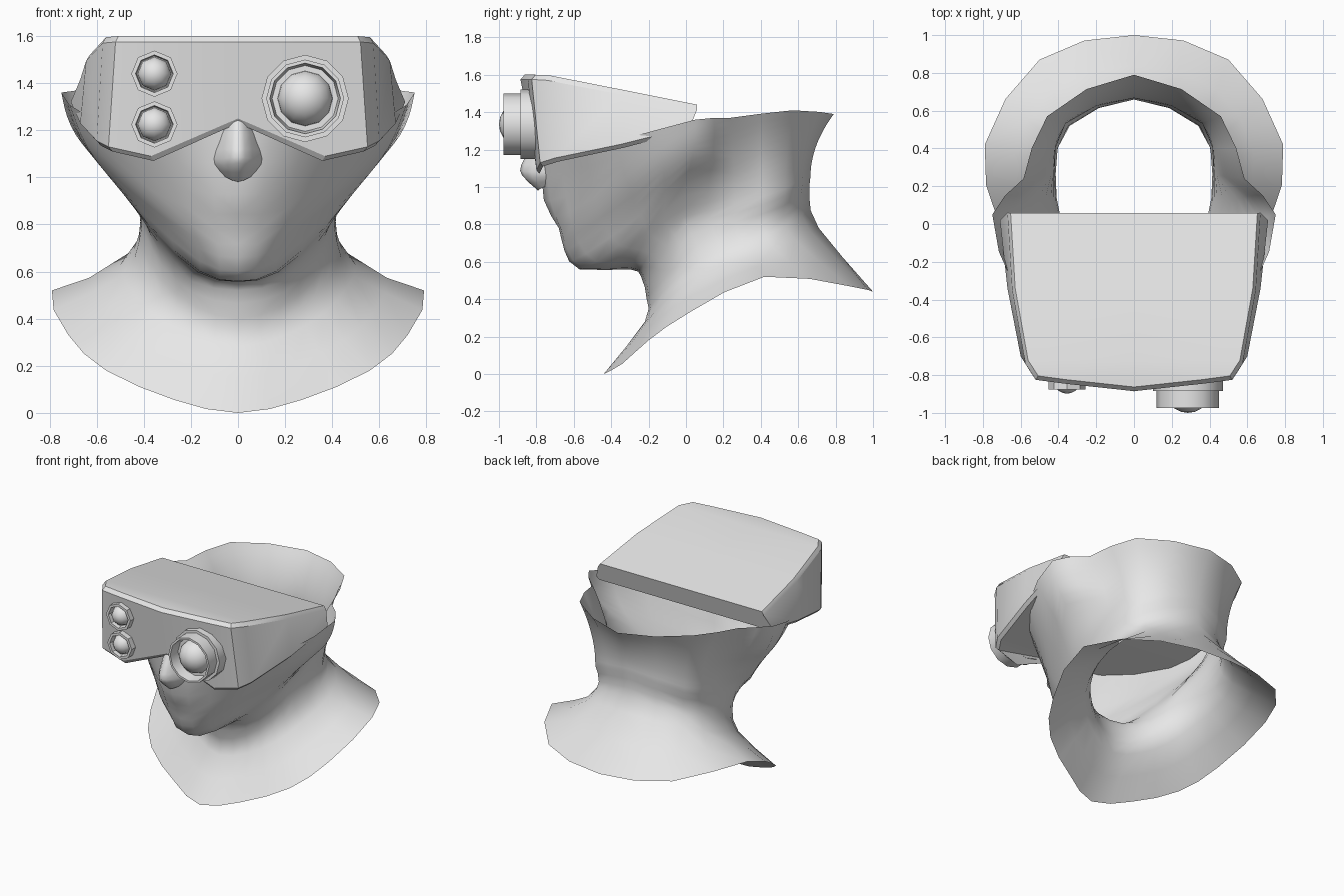
import bpy, bmesh
from math import radians
from mathutils import Vector, Matrix

cube = bpy.data.objects.get("Cube")
if cube:
    bpy.data.objects.remove(cube)

grey = bpy.data.materials.new("plain grey")
grey.use_nodes = True
grey.diffuse_color = (0.8, 0.8, 0.8, 1)
grey.node_tree.nodes["Principled BSDF"].inputs["Base Color"].default_value = grey.diffuse_color


def finish(name, bm, angle, mirror=False):
    mesh = bpy.data.meshes.new(name)
    bm.to_mesh(mesh)
    bm.free()
    mesh.materials.append(grey)
    obj = bpy.data.objects.new(name, mesh)
    bpy.context.collection.objects.link(obj)
    bpy.ops.object.select_all(action='DESELECT')
    obj.select_set(True)
    bpy.context.view_layer.objects.active = obj
    bpy.ops.object.shade_smooth_by_angle(angle=radians(angle))
    if mirror:
        obj.modifiers.new("Mirror", 'MIRROR').use_axis[0] = True
    return obj


def spline(points, steps, across):
    """Smooth a row of points; rows across the body continue over the middle."""
    def ghost(end, near):
        if across and abs(end.x) < 1e-6:
            return Vector((-near.x, near.y, near.z))
        return end * 2 - near
    p = [ghost(points[0], points[1])] + points + [ghost(points[-1], points[-2])]
    out = []
    for a, b, c, d in zip(p, p[1:], p[2:], p[3:]):
        for s in range(steps):
            t = s / steps
            out.append(b + (c - a) * (t / 2) + (a * 2 - b * 5 + c * 4 - d) * (t * t / 2)
                       + (b * 3 - a - c * 3 + d) * (t ** 3 / 2))
    return out + [points[-1]]


def grid(bm, rows):
    verts = [[bm.verts.new(p) for p in row] for row in rows]
    for low, high in zip(verts, verts[1:]):
        for j in range(len(low) - 1):
            bm.faces.new((low[j], low[j + 1], high[j + 1], high[j]))
    return verts


def loft(name, rows, steps=2):
    rows = [spline(row, steps, True) for row in rows]
    columns = [spline(list(col), steps, False) for col in zip(*rows)]
    bm = bmesh.new()
    grid(bm, list(zip(*columns)))
    return finish(name, bm, 70, True)


def vectors(rows):
    return [[Vector(p) for p in row] for row in rows]


# Collar rim and neck, each row running from the throat round to the nape
collar = vectors([
    [(0, -.44, 0), (.27, -.34, .055), (.56, -.2, .18), (.72, .02, .33),
     (.79, .42, .52), (.5, .87, .47), (0, 1, .44)],
    [(0, -.22, .28), (.2, -.17, .33), (.36, -.08, .42), (.46, .08, .53),
     (.5, .34, .63), (.38, .58, .72), (0, .71, .78)],
    [(0, -.21, .4), (.18, -.17, .45), (.32, -.07, .56), (.4, .06, .69),
     (.42, .28, .76), (.34, .52, .84), (0, .66, .94)],
])

# Face from under the jaw to the eyes, each row running out to the ear
face = vectors([
    [(0, -.24, .52), (.2, -.2, .56), (.33, -.1, .68), (.39, 0, .8)],
    [(0, -.3, .56), (.18, -.28, .6), (.34, -.19, .74), (.44, -.02, .88)],
    [(0, -.57, .56), (.16, -.48, .6), (.38, -.22, .8), (.55, 0, 1.03)],
    [(0, -.65, .66), (.17, -.57, .7), (.43, -.27, .9), (.66, .03, 1.14)],
    [(0, -.68, .78), (.2, -.61, .8), (.5, -.3, 1), (.71, .04, 1.22)],
    [(0, -.76, .93), (.22, -.64, .95), (.55, -.34, 1.1), (.735, .05, 1.29)],
    [(0, -.78, 1.22), (.3, -.68, 1.2), (.62, -.36, 1.25), (.75, .05, 1.36)],
])

# Back of the head flares from the neck to the open top
nape, crown = vectors([
    [(.42, .26, .86), (.36, .53, .95), (0, .665, 1.05)],
    [(.585, .24, 1.37), (.46, .57, 1.41), (0, .79, 1.39)],
])
for i, row in enumerate(face):
    t = i / (len(face) - 1)
    for a, b in zip(nape, crown):
        p = a.lerp(b, t * t)
        p.z = a.z + (b.z - a.z) * t
        row.append(p)
loft("head_and_collar", collar + face)

# Nose
loft("nose", vectors([
    [(0, -.79, .98), (.05, -.76, 1), (.09, -.66, 1.01)],
    [(0, -.875, 1.06), (.06, -.82, 1.05), (.13, -.68, 1.06)],
    [(0, -.88, 1.12), (.06, -.82, 1.12), (.13, -.68, 1.11)],
    [(0, -.81, 1.25), (.04, -.78, 1.25), (.08, -.68, 1.25)],
]))

# Goggle housing, built as one half from the middle front to the rear corner
top, bottom = vectors([
    [(0, -.885, 1.6), (.37, -.845, 1.6), (.52, -.825, 1.6), (.575, -.74, 1.595),
     (.645, -.35, 1.52), (.67, .06, 1.44)],
    [(0, -.82, 1.23), (.37, -.8, 1.07), (.55, -.78, 1.11), (.6, -.7, 1.135),
     (.67, -.34, 1.21), (.71, .02, 1.3)],
])
housing = [
    [Vector((0, p.y, max(1.23, p.z))) for p in bottom],
    [Vector((p.x * .97, p.y * .98, p.z)) for p in bottom],
    [p + Vector((0, 0, .02)) for p in bottom],
    [p - Vector((0, 0, .025)) for p in top],
    [Vector((p.x * .975, p.y * .975, p.z)) for p in top],
    [Vector((0, p.y * .975, p.z)) for p in top],
]
bm = bmesh.new()
verts = grid(bm, housing)
bm.faces.new([row[-1] for row in reversed(verts)])
bmesh.ops.remove_doubles(bm, verts=bm.verts, dist=.0005)
# Drop the sheet on the middle plane, if any
inner = [f for f in bm.faces if all(abs(v.co.x) < 1e-5 for v in f.verts)]
bmesh.ops.delete(bm, geom=inner, context='FACES')
finish("goggle_housing", bm, 25, True)


def lens(name, x, z, profile, sides, radius, depth):
    """A turned ring with a glass ball set in it, facing the front."""
    bm = bmesh.new()
    points = [bm.verts.new((x + r, y, z)) for r, y in profile]
    edges = [bm.edges.new(pair) for pair in zip(points, points[1:])]
    bmesh.ops.spin(bm, geom=points + edges, cent=(x, 0, z), axis=(0, 1, 0),
                   angle=radians(360), steps=sides)
    bmesh.ops.remove_doubles(bm, verts=bm.verts, dist=.0005)
    bmesh.ops.recalc_face_normals(bm, faces=bm.faces)
    # The turned ring is open at the rear, so check that its front faces out
    front = min(bm.faces, key=lambda f: f.calc_center_median().y)
    if front.normal.y > 0:
        bmesh.ops.reverse_faces(bm, faces=bm.faces)
    finish(name + "_ring", bm, 35)
    bm = bmesh.new()
    place = Matrix.Translation((x, depth, z)) @ Matrix.Rotation(radians(90), 4, 'X')
    bmesh.ops.create_uvsphere(bm, u_segments=sides, v_segments=10, radius=radius, matrix=place)
    finish(name + "_glass", bm, 60)


# One large lens on the left, two small ones stacked on the right
lens("large_lens", .285, 1.335,
     [(.185, -.78), (.185, -.885), (.165, -.885), (.165, -.975),
      (.15, -.975), (.14, -.9), (0, -.9)], 12, .12, -.88)
for name, z, shift in (("upper_lens", 1.44, 0), ("lower_lens", 1.225, .015)):
    ring = [(.098, -.76), (.098, -.875), (.08, -.875), (.075, -.835), (0, -.835)]
    lens(name, -.355, z, [(r, y + shift) for r, y in ring], 8, .073, shift - .825)
